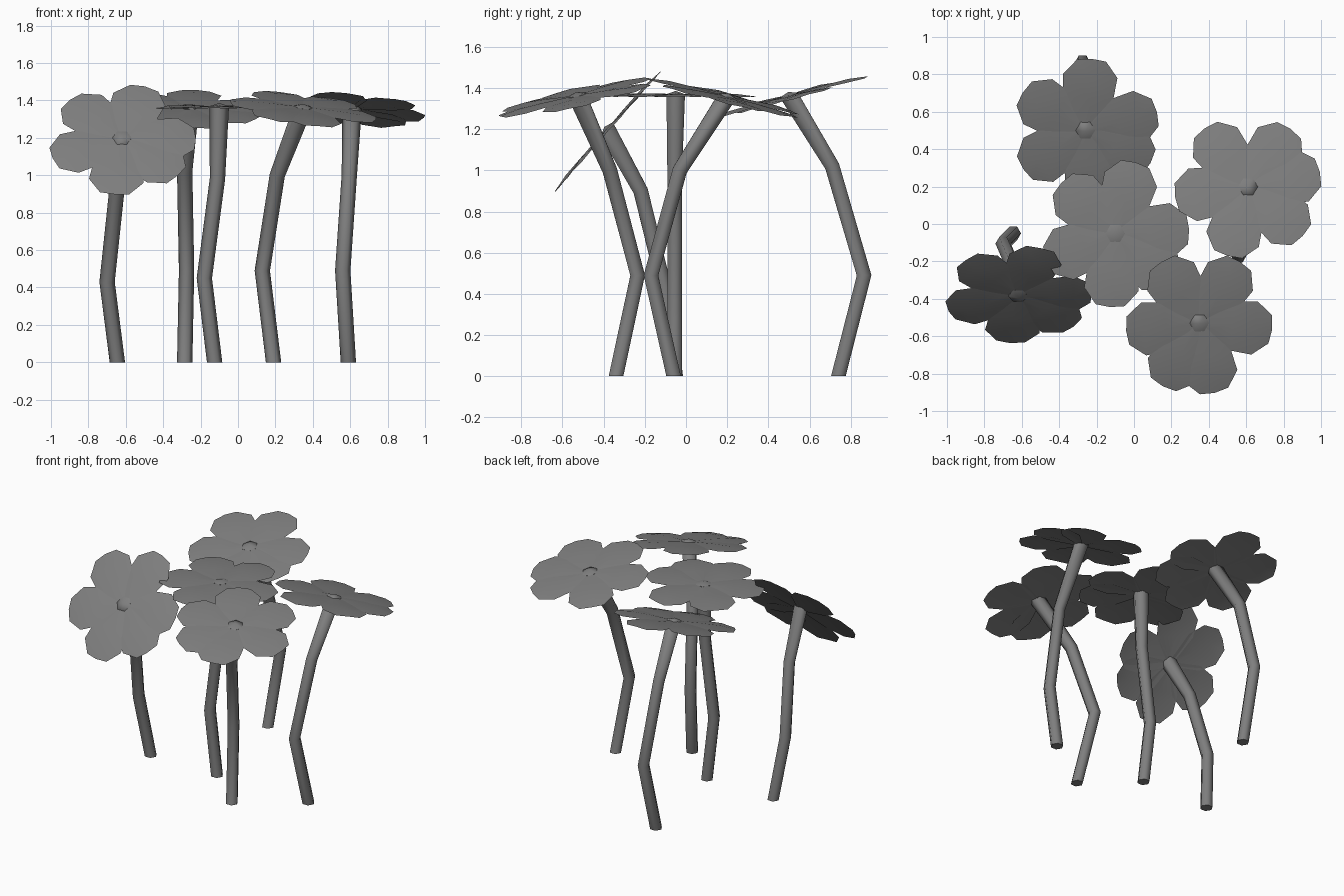
import bpy, bmesh, math
from mathutils import Vector, Matrix

if "Cube" in bpy.data.objects:
    bpy.data.objects.remove(bpy.data.objects["Cube"])

# name, stem path (ends at bloom centre), bloom normal, angle of first petal in degrees
FLOWERS = [
    ("back", [(-.285, .74, 0), (-.275, .865, .49), (-.285, .71, 1.02), (-.26, .50, 1.365)], (0.03, -.27, 1), 332),
    ("middle", [(-.125, -.055, 0), (-.18, -.055, .45), (-.11, -.055, .98), (-.10, -.05, 1.37)], (0, 0, 1), 321),
    ("right", [(.59, -.06, 0), (.56, -.17, .49), (.595, -.03, 1.0), (.61, .20, 1.36)], (.06, .24, 1), 13),
    ("front", [(.19, -.34, 0), (.13, -.235, .49), (.21, -.37, 1.0), (.35, -.53, 1.365)], (.12, -.22, 1), 240),
    ("left", [(-.645, -.05, 0), (-.70, -.105, .43), (-.65, -.22, .90), (-.62, -.385, 1.20)], (0, -.75, .66), 319),
]
PETAL_ANGLES = (0, 42, 113, 176, 241, 305)
SIDES, RADIUS = 6, .041

grey = bpy.data.materials.new("dark_grey")
grey.diffuse_color = (.21, .21, .21, 1)
grey.use_nodes = True
grey.node_tree.nodes["Principled BSDF"].inputs["Base Color"].default_value = grey.diffuse_color


def make_object(name, bm):
    me = bpy.data.meshes.new(name)
    bm.to_mesh(me)
    bm.free()
    me.materials.append(grey)
    ob = bpy.data.objects.new(name, me)
    bpy.context.collection.objects.link(ob)
    bpy.context.view_layer.objects.active = ob
    ob.select_set(True)
    bpy.ops.object.shade_smooth_by_angle(angle=math.radians(62))
    ob.select_set(False)


def stem(name, path, normal):
    # swept tube with horizontal foot and a low dome tip poking through the bloom
    pts = [Vector(p) for p in path]
    bm = bmesh.new()
    rings = []
    for i, p in enumerate(pts):
        t = (pts[min(i + 1, 3)] - pts[max(i - 1, 0)]).normalized()
        if i == 0:
            t = Vector((0, 0, 1))
        if i == 3:
            t = normal
        side = (Vector((1, 0, 0)) - t * t.x).normalized()
        up = t.cross(side)
        r = RADIUS if i < 3 else .052
        rings.append([bm.verts.new(p + (side * math.cos(a) + up * math.sin(a)) * r)
                      for a in (2 * math.pi * k / SIDES for k in range(SIDES))])
    tip = bm.verts.new(pts[3] + normal * .016)
    bm.faces.new(rings[0][::-1])
    for k in range(SIDES):
        n = (k + 1) % SIDES
        for a, b in zip(rings, rings[1:]):
            bm.faces.new((a[k], a[n], b[n], b[k]))
        bm.faces.new((rings[3][k], rings[3][n], tip))
    make_object(name, bm)


def bloom(name, centre, normal, first):
    # six thin overlapping petals; rows give distance, half width, vein height, edge height
    rows = [(.02, .03, .0, -.004), (.18, .134, .003, -.006),
            (.30, .146, .002, -.010), (.385, .078, -.010, -.014)]
    z = normal
    x = (Vector((1, 0, 0)) - z * z.x).normalized()
    y = z.cross(x)
    frame = Matrix((x, y, z)).transposed()
    bm = bmesh.new()
    for angle in PETAL_ANGLES:
        turn = frame @ Matrix.Rotation(math.radians(first + angle), 3, 'Z')
        grid = []
        for d, w, vein, edge in rows:
            vein_d = d + (.01 if d > .35 else 0)
            grid.append([bm.verts.new(centre + turn @ Vector(c)) for c in
                         ((d, -w, edge), (vein_d, 0, vein), (d, w, edge))])
        for a, b in zip(grid, grid[1:]):
            for j in (0, 1):
                bm.faces.new((a[j], b[j], b[j + 1], a[j + 1]))
    make_object(name, bm)


for label, path, n, first in FLOWERS:
    normal = Vector(n).normalized()
    stem(label + "_stem", path, normal)
    bloom(label + "_petals", Vector(path[-1]), normal, first)
